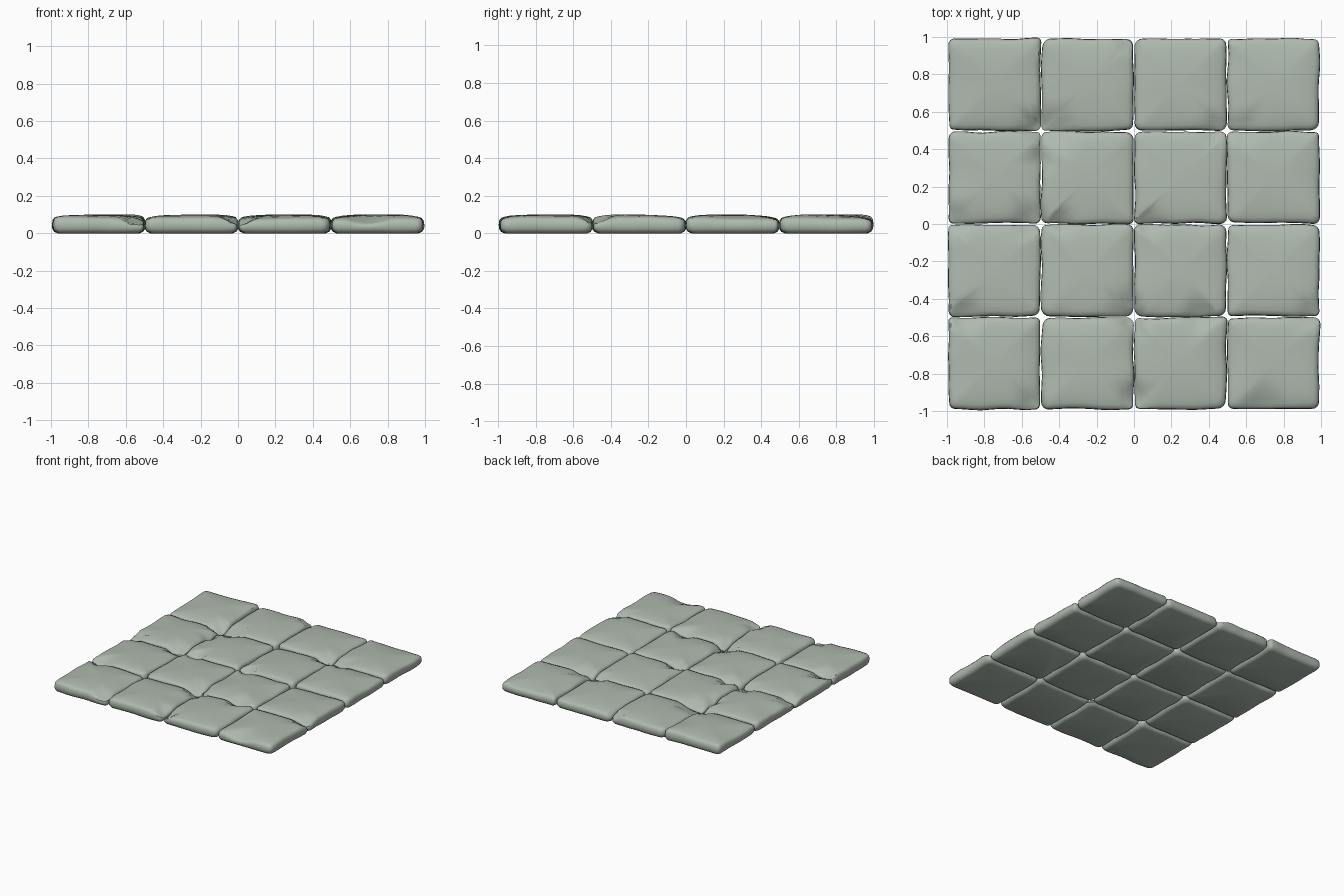
import bpy, bmesh, math, random
from mathutils import Vector, noise

if "Cube" in bpy.data.objects:
    bpy.data.objects.remove(bpy.data.objects["Cube"])

random.seed(4)
stone = bpy.data.materials.new("grey green stone")
stone.diffuse_color = (0.43, 0.49, 0.43, 1)
stone.use_nodes = True
stone.node_tree.nodes["Principled BSDF"].inputs["Base Color"].default_value = stone.diffuse_color

PITCH, HALF = 0.497, 0.2465
# (inset, height) from underside, round the edge, up to the domed top
PROFILE = [(0.03, 0.004), (0.012, 0.008), (0.002, 0.024), (0.0, 0.045), (0.003, 0.066),
           (0.012, 0.078), (0.03, 0.084), (0.06, 0.09), (0.11, 0.095), (0.17, 0.098)]
# worn places along the top edges: x, y, radius, depth
CHIPS = [(-0.53, 0.52, 0.08, 0.03), (-0.43, 0.51, 0.13, 0.035), (0.45, 0.51, 0.09, 0.03),
         (0.58, 0.51, 0.10, 0.025), (-0.96, 0.02, 0.09, 0.03), (-0.55, 0.02, 0.10, 0.035),
         (-0.50, 0.35, 0.07, 0.03), (-0.39, 0.01, 0.07, 0.03), (0.08, 0.01, 0.07, 0.03),
         (-0.90, -0.49, 0.09, 0.03), (-0.03, -0.46, 0.10, 0.03), (0.35, -0.49, 0.09, 0.03),
         (0.96, -0.48, 0.09, 0.03), (0.0, -0.53, 0.08, 0.035), (0.0, -0.93, 0.09, 0.035),
         (-0.03, 0.97, 0.07, 0.03), (-0.55, -0.97, 0.08, 0.03), (0.7, -0.99, 0.12, 0.02)]


def outline(inset, radii):
    """Rounded square, counter-clockwise, with its own radius at each corner."""
    pts, h = [], HALF - inset
    for k in range(4):
        r = radii[k]
        for s in range(5):                       # corner arc
            a = math.radians(90 * k + 22.5 * s)
            sx, sy = ((1, 1), (-1, 1), (-1, -1), (1, -1))[k]
            pts.append(Vector((sx * (h - r) + r * math.cos(a),
                               sy * (h - r) + r * math.sin(a), 0)))
        nxt = radii[(k + 1) % 4]                 # straight run to the next corner
        d = Vector(((-1, 0), (0, -1), (1, 0), (0, 1))[k]).to_3d()
        start, run = pts[-1].copy(), 2 * h - r - nxt
        pts += [start + d * run * s / 9 for s in range(1, 9)]
    return pts


def slab(col, row):
    cx, cy = (col - 1.5) * PITCH, (row - 1.5) * PITCH
    seed = Vector((col * 7.3, row * 5.1, 0))
    radii = [random.uniform(0.02, 0.045) for _ in range(4)]
    tilt = (random.uniform(-0.012, 0.012), random.uniform(-0.012, 0.012))
    bm = bmesh.new()

    def place(p, z):
        # wobble the rim, wear the top
        w = noise.noise(p * 7 + seed) * 0.009
        edge = max(abs(p.x), abs(p.y)) / HALF
        x = cx + p.x * (1 + (w - 0.001) / HALF)
        y = cy + p.y * (1 + (w - 0.001) / HALF)
        if z > 0.02:
            t = min(1, (z - 0.02) / 0.06)
            z += t * (tilt[0] * p.x + tilt[1] * p.y) / HALF * 0.5
            z += t * noise.noise(p * 5 + seed * 2) * 0.007 * edge
            for qx, qy, r, d in CHIPS:
                q = math.hypot(x - qx, y - qy) / r
                if q < 1:
                    z -= t * d * (1 - q * q)
        return bm.verts.new((x, y, min(z, 0.1)))

    rings = [[place(p, z) for p in outline(i, [r * (1 - i / HALF) for r in radii])]
             for i, z in PROFILE]
    n = len(rings[0])
    for a, b in zip(rings, rings[1:]):
        for j in range(n):
            bm.faces.new((a[j], a[(j + 1) % n], b[(j + 1) % n], b[j]))
    bm.faces.new(rings[0][::-1])
    top = place(Vector((0, 0, 0)), 0.1)
    for j in range(n):
        bm.faces.new((rings[-1][j], rings[-1][(j + 1) % n], top))
    for v in rings[0]:
        v.co.z = 0.0
    me = bpy.data.meshes.new("paving_slab")
    bm.to_mesh(me)
    bm.free()
    me.materials.append(stone)
    ob = bpy.data.objects.new(f"paving_slab_{row + 1}_{col + 1}", me)
    bpy.context.collection.objects.link(ob)
    return ob


slabs = [slab(c, r) for r in range(4) for c in range(4)]
for ob in slabs:
    ob.select_set(True)
bpy.context.view_layer.objects.active = slabs[0]
bpy.ops.object.shade_smooth_by_angle(angle=math.radians(40))
